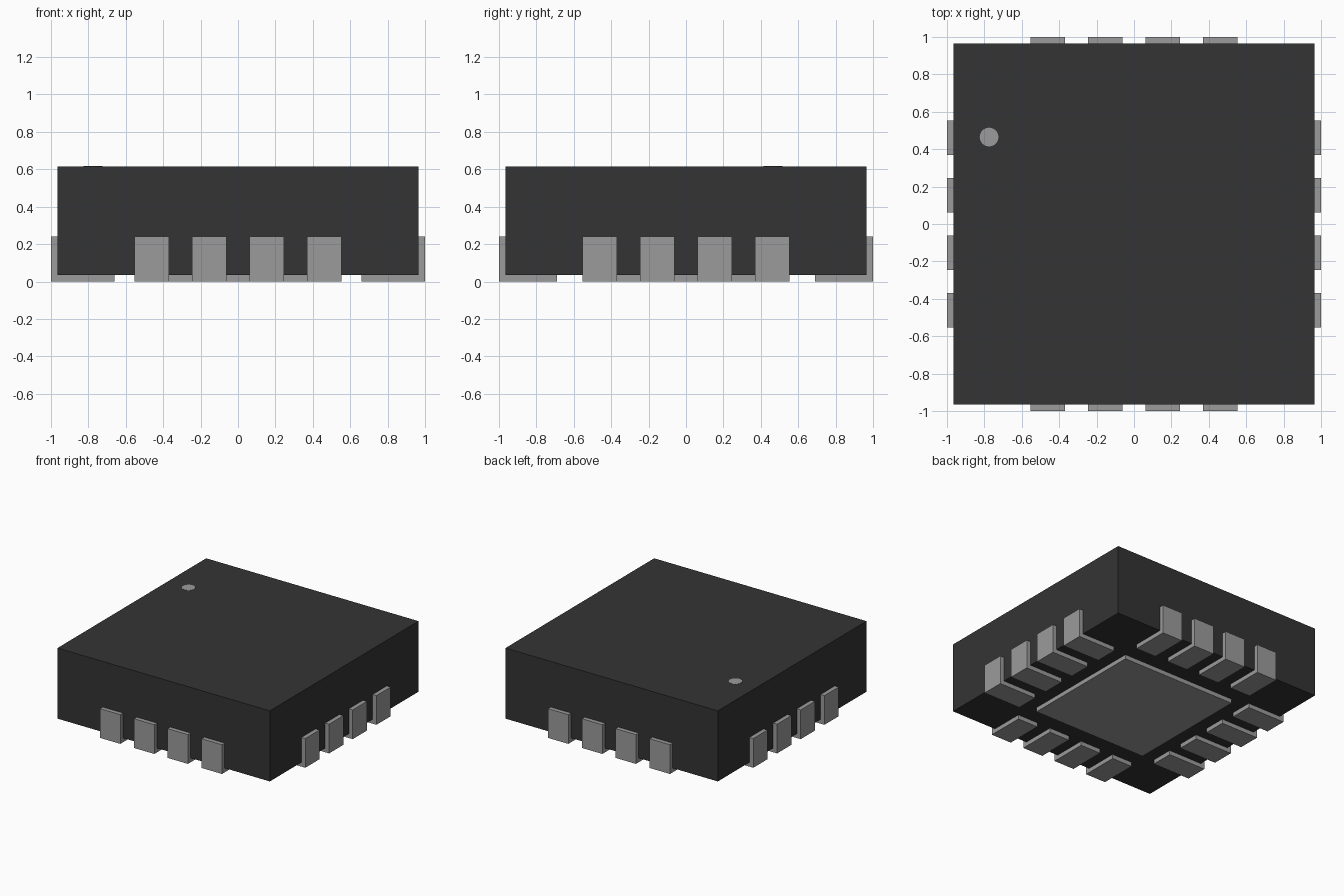
import bpy, bmesh
from math import pi
from mathutils import Matrix, Vector

if "Cube" in bpy.data.objects:
    bpy.data.objects.remove(bpy.data.objects["Cube"])

BODY = 0.965      # half width of the body
BASE = 0.035      # underside of the body, also the metal thickness
TOP = 0.615


def material(name, value):
    mat = bpy.data.materials.new(name)
    mat.use_nodes = True
    colour = (value, value, value, 1)
    mat.diffuse_color = colour
    mat.node_tree.nodes["Principled BSDF"].inputs["Base Color"].default_value = colour
    return mat


black = material("black plastic", 0.034)
metal = material("grey metal", 0.33)


def finish(name, bm, mat):
    bmesh.ops.recalc_face_normals(bm, faces=bm.faces)
    mesh = bpy.data.meshes.new(name)
    bm.to_mesh(mesh)
    bm.free()
    mesh.materials.append(mat)
    obj = bpy.data.objects.new(name, mesh)
    bpy.context.collection.objects.link(obj)
    return obj


def box(name, low, high, mat):
    low, high = Vector(low), Vector(high)
    bm = bmesh.new()
    place = Matrix.Translation((low + high) / 2) @ Matrix.Diagonal((*(high - low), 1))
    bmesh.ops.create_cube(bm, size=1, matrix=place)
    return finish(name, bm, mat)


def lead(name, along, toe, turn):
    """L-shaped contact: a foot under the body and a tab up its side."""
    half = 0.0925
    profile = [(toe, 0), (1, 0), (1, 0.24), (BODY, 0.24), (BODY, BASE), (toe, BASE)]
    bm = bmesh.new()
    face = bm.faces.new([bm.verts.new((x, along - half, z)) for x, z in profile])
    side = bmesh.ops.extrude_face_region(bm, geom=[face])["geom"]
    moved = [v for v in side if isinstance(v, bmesh.types.BMVert)]
    bmesh.ops.translate(bm, verts=moved, vec=(0, 2 * half, 0))
    bm.transform(Matrix.Rotation(turn, 4, "Z"))
    return finish(name, bm, metal)


# Body and the heat pad beneath it
box("body", (-BODY, -BODY, BASE), (BODY, BODY, TOP), black)
box("thermal_pad", (-0.52, -0.52, 0), (0.52, 0.52, BASE), metal)

# Four leads on each side
for i, side in enumerate(("left", "back", "right", "front")):
    toe = 0.66 if i % 2 == 0 else 0.69
    for j, along in enumerate((-0.462, -0.153, 0.153, 0.462)):
        lead(f"{side}_lead_{j + 1}", along, toe, i * pi / 2)

# Round marker on the top
bm = bmesh.new()
bmesh.ops.create_cone(bm, cap_ends=True, segments=32, radius1=0.05, radius2=0.05,
                      depth=0.004, matrix=Matrix.Translation((-0.775, 0.465, TOP)))
finish("corner_marker", bm, metal)
